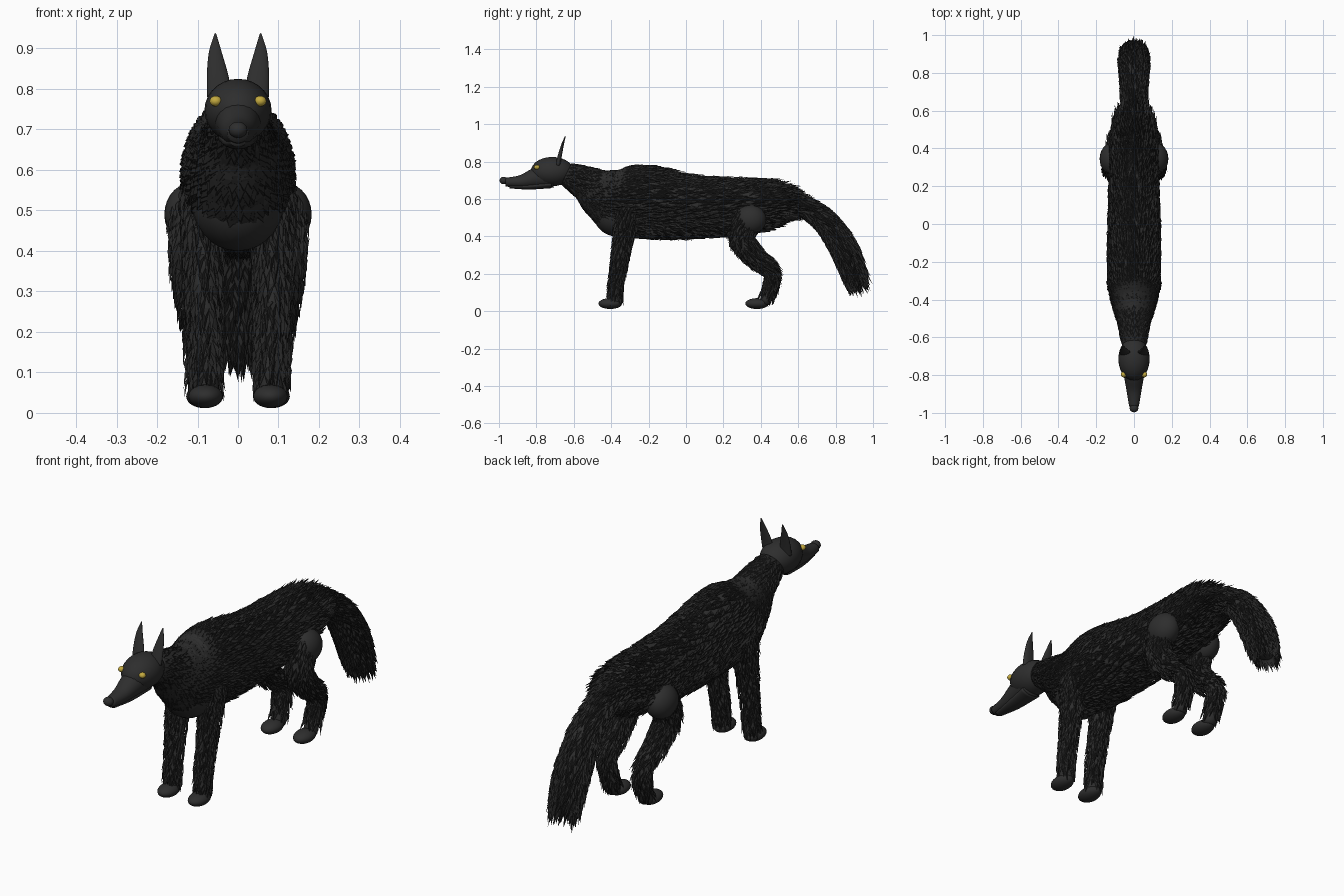
import bpy, bmesh, math, random
from mathutils import Vector

random.seed(7)
if "Cube" in bpy.data.objects:
    bpy.data.objects.remove(bpy.data.objects["Cube"], do_unlink=True)


def material(name, color):
    m = bpy.data.materials.new(name)
    m.use_nodes = True
    m.diffuse_color = (*color, 1)
    bsdf = next(n for n in m.node_tree.nodes if n.type == "BSDF_PRINCIPLED")
    bsdf.inputs["Base Color"].default_value = (*color, 1)
    return m


SKIN = material("charcoal skin", (0.027, 0.027, 0.027))
FUR = material("black fur", (0.019, 0.019, 0.019))
EYE = material("amber eye", (0.55, 0.40, 0.05))
X = Vector((1, 0, 0))


def finish(name, bm, mat, smooth=True):
    mesh = bpy.data.meshes.new(name)
    bm.to_mesh(mesh)
    bm.free()
    mesh.materials.append(mat)
    for p in mesh.polygons:
        p.use_smooth = smooth
    ob = bpy.data.objects.new(name, mesh)
    bpy.context.collection.objects.link(ob)
    return ob


def ball(name, centre, radii, mat):
    bm = bmesh.new()
    bmesh.ops.create_uvsphere(bm, u_segments=24, v_segments=14, radius=1)
    for v in bm.verts:
        v.co = Vector(c + r * k for c, r, k in zip(centre, radii, v.co))
    return finish(name, bm, mat)


class Tube:
    """Smooth path of (x, y, z, half width, half depth) points."""

    def __init__(self, points):
        self.pts = [Vector(p) for p in points]

    def at(self, u):
        n = len(self.pts) - 1
        s = min(max(u, 0), 1) * n
        i = min(int(s), n - 1)
        t = s - i
        b, c = self.pts[i], self.pts[i + 1]
        a = self.pts[i - 1] if i else b * 2 - c
        d = self.pts[i + 2] if i + 2 <= n else c * 2 - b
        return (b * 2 + (c - a) * t + (a * 2 - b * 5 + c * 4 - d) * t * t
                + (b * 3 - a - c * 3 + d) * t ** 3) / 2

    def place(self, u, ang):
        p = self.at(u)
        flow = Vector((self.at(u + .01) - self.at(u - .01))[:3]).normalized()
        up = flow.cross(X).normalized()
        rx, rn = max(p[3], .001), max(p[4], .001)
        co = Vector(p[:3]) + X * rx * math.cos(ang) + up * rn * math.sin(ang)
        out = (X * math.cos(ang) / rx + up * math.sin(ang) / rn).normalized()
        return co, out, flow

    def skin(self, name, mat=SKIN, rings=24, sides=20):
        bm = bmesh.new()
        rows = [[bm.verts.new(self.place(i / rings, math.tau * j / sides)[0])
                 for j in range(sides)] for i in range(rings + 1)]
        for a, b in zip(rows, rows[1:]):
            for j in range(sides):
                k = (j + 1) % sides
                bm.faces.new((a[j], a[k], b[k], b[j]))
        bm.faces.new(rows[0])
        bm.faces.new(rows[-1])
        bmesh.ops.recalc_face_normals(bm, faces=bm.faces)
        return finish(name, bm, mat)

    def fur(self, name, gap, length, width, lift, start=0.0, end=1.0):
        """Overlapping pointed tufts laid along the path."""
        bm = bmesh.new()
        total = sum((Vector(a[:3]) - Vector(b[:3])).length
                    for a, b in zip(self.pts, self.pts[1:]))
        rows = int(total / gap)
        for i in range(rows):
            base = start + (end - start) * i / rows
            p = self.at(base)
            count = max(6, int(math.pi * (p[3] + p[4]) / gap))
            for j in range(count):
                u = base + random.uniform(-.5, .5) / rows
                ang = math.tau * (j + i % 2 / 2 + random.uniform(-.3, .3)) / count
                co, out, flow = self.place(max(u, start), ang)
                side = flow.cross(out).normalized()
                out = side.cross(flow)
                size = length * random.uniform(.75, 1.2)
                way = (flow + side * random.uniform(-.18, .18)).normalized()
                spots = (co - side * width, co + side * width,
                         co + way * size * .4 + out * lift,
                         co + way * size + out * lift * random.uniform(.3, 1.3))
                l, r, ridge, tip = [bm.verts.new(s) for s in spots]
                for f in ((l, r, ridge), (r, tip, ridge), (l, ridge, tip), (l, tip, r)):
                    bm.faces.new(f)
        return finish(name, bm, FUR, smooth=False)


# Trunk and neck
trunk = Tube([(0, -.64, .735, .062, .062), (0, -.54, .685, .08, .093),
              (0, -.46, .635, .105, .135), (0, -.36, .595, .128, .18),
              (0, -.2, .583, .132, .185), (0, 0, .56, .129, .162),
              (0, .2, .558, .123, .148), (0, .4, .567, .118, .128),
              (0, .52, .582, .1, .085), (0, .59, .57, .06, .05)])
trunk.skin("trunk", rings=40, sides=28)
trunk.fur("trunk_fur", .021, .075, .012, .012)
ball("chest", (0, -.37, .52), (.115, .125, .12), SKIN)

# Tail
tail = Tube([(0, .53, .58, .06, .05), (0, .64, .55, .062, .05),
             (0, .75, .47, .068, .06), (0, .84, .34, .073, .066),
             (0, .895, .21, .065, .055), (0, .915, .15, .04, .03)])
tail.skin("tail")
tail.fur("tail_fur", .019, .078, .011, .014)

# Head
ball("skull", (0, -.715, .747), (.083, .115, .078), SKIN)
Tube([(0, -.72, .73, .066, .07), (0, -.8, .714, .054, .055),
      (0, -.88, .694, .04, .035), (0, -.965, .69, .026, .023)]).skin("muzzle")
Tube([(0, -.72, .68, .05, .022), (0, -.84, .668, .036, .017),
      (0, -.945, .667, .018, .01)]).skin("lower_jaw")
ball("nose", (0, -.975, .699), (.023, .022, .02), SKIN)

for side, sx in (("left", 1), ("right", -1)):
    # Ear and eye
    Tube([(sx * .046, -.685, .78, .03, .014), (sx * .05, -.675, .83, .027, .011),
          (sx * .056, -.66, .89, .016, .007),
          (sx * .056, -.645, .937, .002, .002)]).skin(side + "_ear")
    ball(side + "_eye", (sx * .055, -.797, .77), (.015, .015, .013), EYE)

    # Front leg
    leg = Tube([(sx * .085, -.31, .56, .05, .07), (sx * .085, -.33, .42, .042, .048),
                (sx * .083, -.355, .27, .036, .038), (sx * .08, -.375, .14, .033, .032),
                (sx * .08, -.38, .04, .032, .03)])
    leg.skin(side + "_front_leg")
    leg.fur(side + "_front_leg_fur", .02, .06, .01, .012, end=.9)
    ball(side + "_front_paw", (sx * .08, -.405, .041), (.043, .063, .029), SKIN)

    # Hind leg
    ball(side + "_thigh", (sx * .115, .345, .49), (.067, .085, .078), SKIN)
    hind = Tube([(sx * .115, .345, .52, .05, .07), (sx * .112, .3, .4, .05, .062),
                 (sx * .105, .36, .3, .043, .05), (sx * .097, .445, .225, .036, .038),
                 (sx * .09, .455, .15, .034, .034), (sx * .085, .42, .04, .032, .03)])
    hind.skin(side + "_hind_leg")
    hind.fur(side + "_hind_leg_fur", .02, .06, .01, .012, end=.93)
    ball(side + "_hind_paw", (sx * .085, .38, .041), (.043, .063, .029), SKIN)
